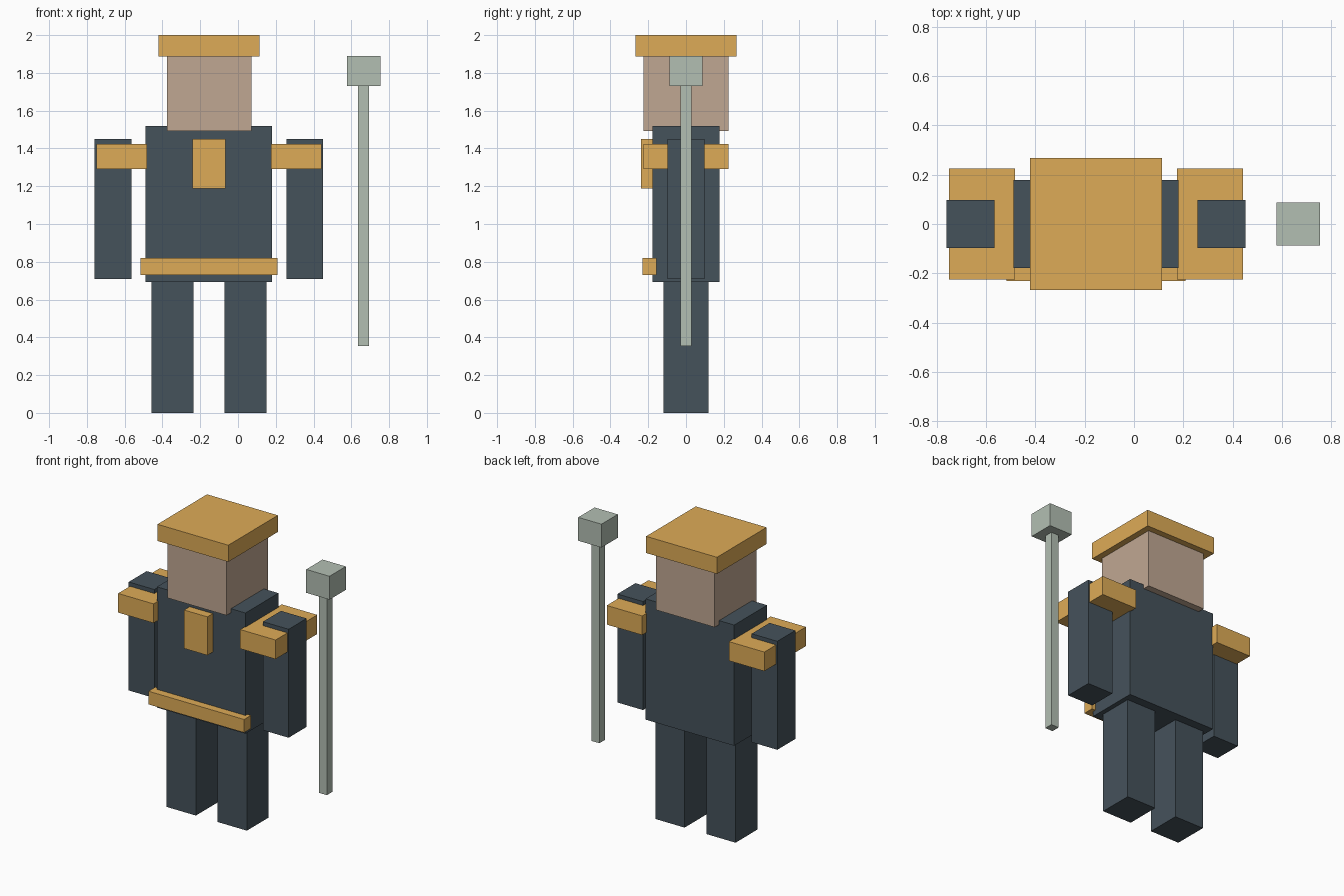
import bpy

if "Cube" in bpy.data.objects:
    bpy.data.objects.remove(bpy.data.objects["Cube"])

CX = -0.154  # centre line of the body; the staff stands off to the side


def material(name, rgb):
    m = bpy.data.materials.new(name)
    m.diffuse_color = (*rgb, 1)
    m.use_nodes = True
    m.node_tree.nodes["Principled BSDF"].inputs["Base Color"].default_value = m.diffuse_color
    return m


DARK = material("dark_cloth", (0.06, 0.085, 0.105))
GOLD = material("gold", (0.73, 0.41, 0.095))
SKIN = material("skin", (0.53, 0.39, 0.29))
PALE = material("pale_green", (0.45, 0.52, 0.45))


def box(name, mat, x, y, z):
    """Box from (min, max) ranges on each axis."""
    ranges = (x, y, z)
    bpy.ops.mesh.primitive_cube_add(size=1, location=[(a + b) / 2 for a, b in ranges])
    ob = bpy.context.object
    ob.name = name
    ob.scale = [b - a for a, b in ranges]
    bpy.ops.object.transform_apply(location=False, rotation=False, scale=True)
    ob.data.materials.append(mat)
    return ob


def span(centre, half):
    return (centre - half, centre + half)


# Body, head and cap
box("torso", DARK, span(CX, 0.335), span(0, 0.178), (0.694, 1.52))
box("head", SKIN, span(CX + 0.002, 0.223), span(0, 0.225), (1.492, 1.937))
box("cap", GOLD, span(CX, 0.268), span(0, 0.268), (1.886, 2.0))

# Chest plate and belt on the front
box("chest_plate", GOLD, span(CX, 0.088), (-0.237, -0.148), (1.187, 1.45))
box("belt", GOLD, span(CX, 0.362), (-0.231, -0.157), (0.729, 0.819))

# Paired limbs and shoulder guards
for side, s in (("right", -1), ("left", 1)):
    box(f"{side}_leg", DARK, span(CX + s * 0.193, 0.111), span(0, 0.118), (0, 0.71))
    box(f"{side}_arm", DARK, span(CX + s * 0.508, 0.097), span(0, 0.097), (0.708, 1.45))
    box(f"{side}_shoulder_guard", GOLD, span(CX + s * 0.462, 0.134), span(0, 0.225), (1.292, 1.423))

# Staff
box("staff_shaft", PALE, span(0.664, 0.029), span(0, 0.029), (0.354, 1.81))
box("staff_head", PALE, span(0.666, 0.088), span(0, 0.088), (1.73, 1.89))
